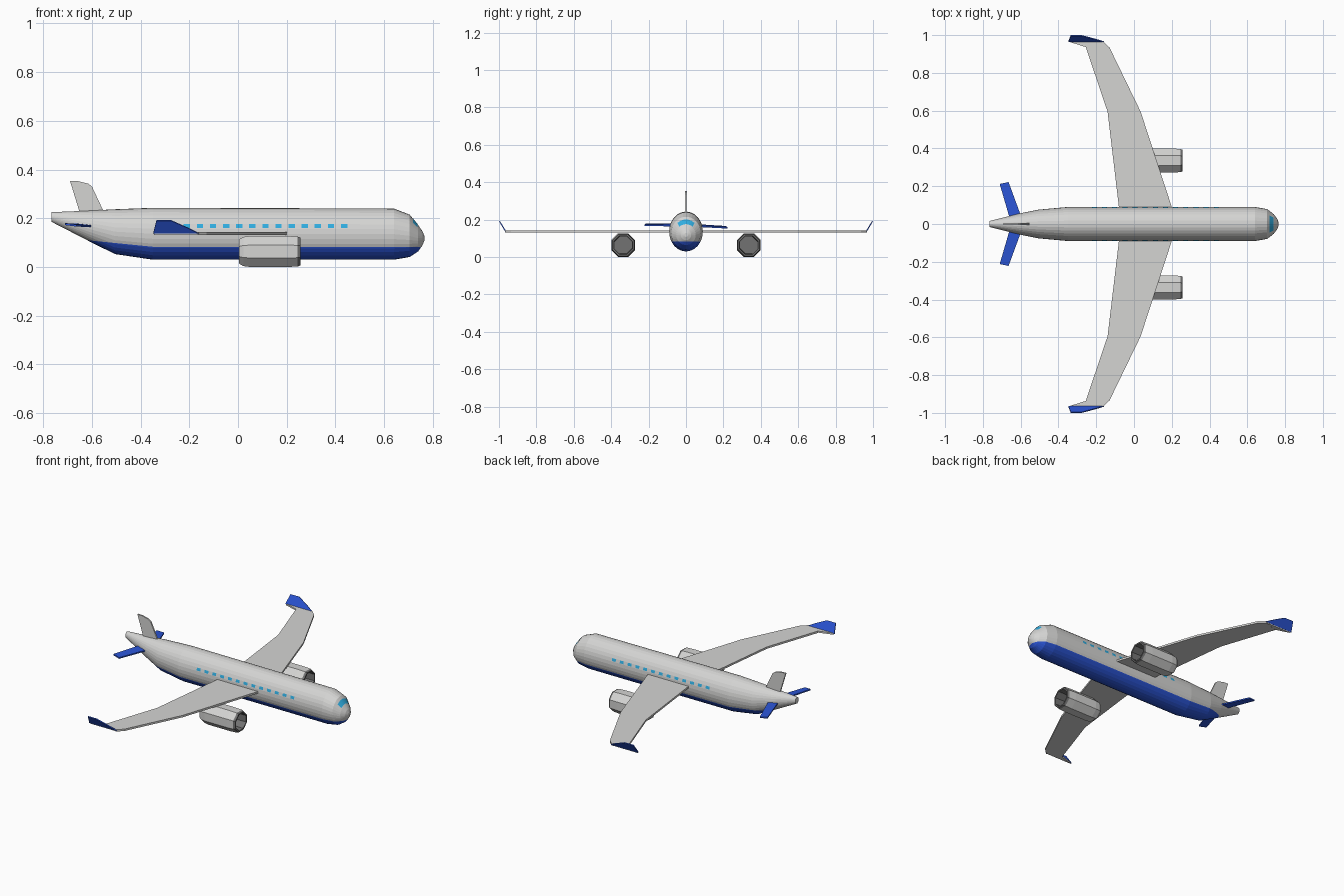
import bpy, bmesh, math
from mathutils import Vector

if "Cube" in bpy.data.objects:
    bpy.data.objects.remove(bpy.data.objects["Cube"])


def material(name, color):
    m = bpy.data.materials.new(name)
    m.diffuse_color = (*color, 1)
    m.use_nodes = True
    m.node_tree.nodes["Principled BSDF"].inputs["Base Color"].default_value = m.diffuse_color
    return m


GREY = material("light grey", (0.66, 0.66, 0.65))
BLUE = material("deep blue", (0.024, 0.09, 0.67))
CYAN = material("window cyan", (0.03, 0.42, 0.75))
DARK = material("engine dark grey", (0.17, 0.17, 0.17))


def finish(name, bm, mats, normals=True):
    if normals:
        bmesh.ops.recalc_face_normals(bm, faces=bm.faces[:])
    me = bpy.data.meshes.new(name)
    bm.to_mesh(me)
    bm.free()
    for m in mats:
        me.materials.append(m)
    ob = bpy.data.objects.new(name, me)
    bpy.context.collection.objects.link(ob)
    return ob


def slab(name, pts, thickness, mat):
    """Flat outline given solid thickness."""
    bm = bmesh.new()
    face = bm.faces.new([bm.verts.new(p) for p in pts])
    t = Vector(thickness)
    for v in bm.verts:
        v.co -= t / 2
    ext = bmesh.ops.extrude_face_region(bm, geom=[face], use_keep_orig=True)
    for v in ext["geom"]:
        if isinstance(v, bmesh.types.BMVert):
            v.co += t
    return finish(name, bm, [mat])


def loft(bm, rings):
    """Skin a list of vertex rings and cap both ends."""
    n = len(rings[0])
    for a, b in zip(rings, rings[1:]):
        for i in range(n):
            j = (i + 1) % n
            bm.faces.new((a[i], a[j], b[j], b[i]))
    bm.faces.new(rings[0])
    bm.faces.new(rings[-1])


# Fuselage stations: x, bottom z, top z, half width
STATIONS = [(-0.765, 0.185, 0.225, 0.016), (-0.60, 0.100, 0.232, 0.057),
            (-0.505, 0.053, 0.237, 0.076), (-0.35, 0.030, 0.243, 0.090),
            (0.64, 0.030, 0.240, 0.090), (0.705, 0.041, 0.215, 0.079),
            (0.74, 0.064, 0.172, 0.052), (0.758, 0.090, 0.146, 0.028),
            (0.765, 0.108, 0.128, 0.010)]


def hull(x, angle, scale=1.0):
    """Point on the fuselage; angle is measured from the top."""
    for a, b in zip(STATIONS, STATIONS[1:]):
        if a[0] <= x <= b[0]:
            t = (x - a[0]) / (b[0] - a[0])
            _, zb, zt, w = [p + (q - p) * t for p, q in zip(a, b)]
            mid, h = (zb + zt) / 2, (zt - zb) / 2
            return Vector((x, w * math.sin(angle) * scale,
                           mid + h * math.cos(angle) * scale))


# Fuselage with a blue belly below a waterline that rises to the tail
N = 32
bm = bmesh.new()
loft(bm, [[bm.verts.new(hull(s[0], 2 * math.pi * i / N)) for i in range(N)]
          for s in STATIONS])
for side, slope in ((1, 0.0), (-1, -0.1)):
    faces = [f for f in bm.faces
             if (f.calc_center_median().x + 0.35) * side > 0]
    edges = {e for f in faces for e in f.edges}
    verts = {v for f in faces for v in f.verts}
    bmesh.ops.bisect_plane(bm, geom=faces + list(edges) + list(verts),
                           dist=1e-5, plane_co=(-0.35, 0, 0.083),
                           plane_no=Vector((-slope, 0, 1)).normalized())
for f in bm.faces:
    c = f.calc_center_median()
    f.material_index = int(c.z < 0.083 + 0.1 * max(0, -0.35 - c.x))
finish("fuselage", bm, [GREY, BLUE])


# Windows: thin patches lying just outside the hull
def patch(bm, x0, x1, a0, a1, steps):
    rows = []
    for i in range(steps + 1):
        a = a0 + (a1 - a0) * i / steps
        rows.append([bm.verts.new(hull(x, a, 1.02)) for x in (x0, x1)])
    for p, q in zip(rows, rows[1:]):
        bm.faces.new((p[0], p[1], q[1], q[0]))


bm = bmesh.new()
for side in (1, -1):
    for i in range(13):
        x = -0.21 + i * 0.0538
        lo, hi = math.radians(68), math.radians(77)
        if side < 0:
            lo, hi = -hi, -lo
        patch(bm, x - 0.013, x + 0.013, lo, hi, 2)
finish("passenger_windows", bm, [CYAN], False)

bm = bmesh.new()
patch(bm, 0.718, 0.738, math.radians(-40), math.radians(40), 10)
finish("cockpit_window", bm, [CYAN], False)

# Engine profile: x, flat-to-centre radius (outside, lip, then intake)
ENGINE = [(0.005, 0.050), (0.022, 0.060), (0.05, 0.0635), (0.20, 0.0635),
          (0.245, 0.0615), (0.257, 0.057), (0.257, 0.049), (0.17, 0.046)]
WING = [(0.23, 0), (0.20, 0.09), (0.035, 0.595), (-0.13, 0.935),
        (-0.165, 0.967), (-0.345, 0.967), (-0.255, 0.935),
        (-0.14, 0.595), (-0.08, 0.09), (-0.07, 0)]

for side, label in ((-1, "right"), (1, "left")):
    # Wing, outer corner given to the winglet
    outline = [p for p in WING if p != (-0.345, 0.967)]
    slab(label + "_wing", [(x, y * side, 0.137) for x, y in outline],
         (0, 0, 0.012), GREY)
    # Upturned winglet
    tip = [(-0.16, 0.0), (-0.205, 0.42), (-0.275, 1.0), (-0.335, 1.0),
           (-0.348, 0.0), (-0.255, -0.35)]
    slab(label + "_winglet",
         [(x, (0.965 + 0.032 * t) * side, 0.138 + 0.053 * max(t, 0))
          for x, t in tip[:5]], (0, 0.005 * side, -0.003), BLUE)
    slab(label + "_wing_tip",
         [(-0.165, 0.965 * side, 0.137), (-0.345, 0.965 * side, 0.137),
          (-0.25, 0.935 * side, 0.137), (-0.14, 0.94 * side, 0.137)],
         (0, 0, 0.010), GREY)

    # Eight-sided engine with an open intake
    bm = bmesh.new()
    k = 1 / math.cos(math.pi / 8)
    rings = []
    for x, r in ENGINE:
        rings.append([bm.verts.new((
            x, side * 0.336 + r * k * math.cos((i + 0.5) * math.pi / 4),
            0.0635 + r * k * math.sin((i + 0.5) * math.pi / 4)))
            for i in range(8)])
    loft(bm, rings)
    inner = set(rings[-1]) | set(rings[-2]) | set(rings[-3]) | set(rings[-4])
    for f in bm.faces:
        f.material_index = int(all(v in inner for v in f.verts))
    finish(label + "_engine", bm, [GREY, DARK])

    # Tailplane
    zt = 0.158 if side > 0 else 0.172
    slab(label + "_tailplane",
         [(-0.59, 0.02 * side, 0.167), (-0.664, 0.222 * side, zt - 0.002),
          (-0.711, 0.212 * side, zt + 0.004), (-0.655, 0.02 * side, 0.174)],
         (0, 0, 0.008), BLUE)

# Tail fin
slab("tail_fin", [(-0.54, 0, 0.20), (-0.555, 0, 0.235), (-0.60, 0, 0.331),
                  (-0.615, 0, 0.342), (-0.655, 0, 0.352), (-0.69, 0, 0.354),
                  (-0.652, 0, 0.23), (-0.645, 0, 0.20)],
     (0, 0.009, 0), GREY)
